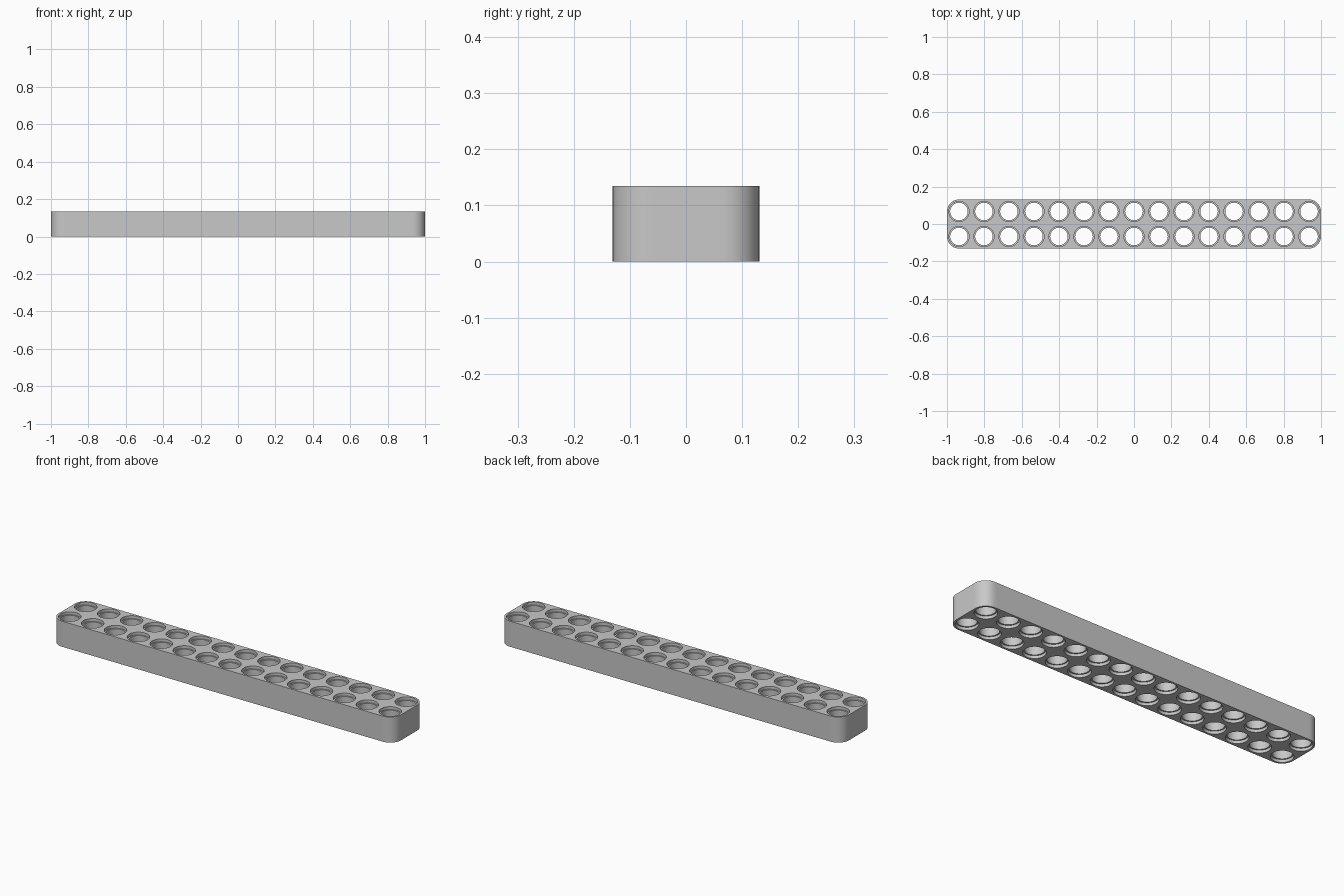
import bpy
import bmesh
from math import cos, sin, tau, radians

if "Cube" in bpy.data.objects:
    bpy.data.objects.remove(bpy.data.objects["Cube"], do_unlink=True)

COLUMNS, ROWS = 15, 2
PITCH = 0.1337          # distance between hole centres
EDGE = 0.0641           # hole centre to outer wall, also the corner radius
HEIGHT = 0.135
BORE, RECESS = 0.047, 0.054
DEPTH = 0.015           # depth of the recess at each end of a hole
SEGMENTS = 32


def circle(radius):
    return [(radius * cos(tau * k / SEGMENTS), radius * sin(tau * k / SEGMENTS))
            for k in range(SEGMENTS)]


def cell_outline(col, row):
    """Square around one hole, rounded where it is a corner of the beam."""
    points = []
    for c, s in circle(1):
        outer_x = col == (COLUMNS - 1 if c > 0 else 0)
        outer_y = row == (ROWS - 1 if s > 0 else 0)
        if outer_x and outer_y and min(abs(c), abs(s)) > 1e-6:
            points.append((c * EDGE, s * EDGE))
        else:
            m = max(abs(c), abs(s))
            points.append((c / m * (EDGE if outer_x else PITCH / 2),
                           s / m * (EDGE if outer_y else PITCH / 2)))
    return points


# Each cell: bottom face, stepped hole, top face
bm = bmesh.new()
for col in range(COLUMNS):
    for row in range(ROWS):
        cx = (col - (COLUMNS - 1) / 2) * PITCH
        cy = (row - (ROWS - 1) / 2) * PITCH
        outline, wide, narrow = cell_outline(col, row), circle(RECESS), circle(BORE)
        profile = [(outline, 0), (wide, 0), (wide, DEPTH), (narrow, DEPTH),
                   (narrow, HEIGHT - DEPTH), (wide, HEIGHT - DEPTH),
                   (wide, HEIGHT), (outline, HEIGHT)]
        rings = [[bm.verts.new((cx + x, cy + y, z)) for x, y in pts]
                 for pts, z in profile]
        for a, b in zip(rings, rings[1:]):
            for k in range(SEGMENTS):
                n = (k + 1) % SEGMENTS
                bm.faces.new((a[k], a[n], b[n], b[k]))
bmesh.ops.remove_doubles(bm, verts=bm.verts[:], dist=0.0002)

# Outer wall, raised from the bottom rim to the top rim
rim = [e for e in bm.edges if e.is_boundary and e.verts[0].co.z < HEIGHT / 2]
wall = bmesh.ops.extrude_edge_only(bm, edges=rim)["geom"]
bmesh.ops.translate(bm, vec=(0, 0, HEIGHT),
                    verts=[g for g in wall if isinstance(g, bmesh.types.BMVert)])
bmesh.ops.remove_doubles(bm, verts=bm.verts[:], dist=0.0002)
bmesh.ops.recalc_face_normals(bm, faces=bm.faces[:])

mesh = bpy.data.meshes.new("perforated_beam")
bm.to_mesh(mesh)
bm.free()
beam = bpy.data.objects.new("perforated_beam", mesh)
bpy.context.collection.objects.link(beam)

# Plain grey plastic
grey = bpy.data.materials.new("light_grey")
grey.use_nodes = True
colour = (0.58, 0.58, 0.58, 1)
grey.diffuse_color = colour
grey.node_tree.nodes["Principled BSDF"].inputs["Base Color"].default_value = colour
mesh.materials.append(grey)

# Smooth curved walls, keep rims sharp
bpy.ops.object.select_all(action="DESELECT")
beam.select_set(True)
bpy.context.view_layer.objects.active = beam
bpy.ops.object.shade_smooth_by_angle(angle=radians(30))
